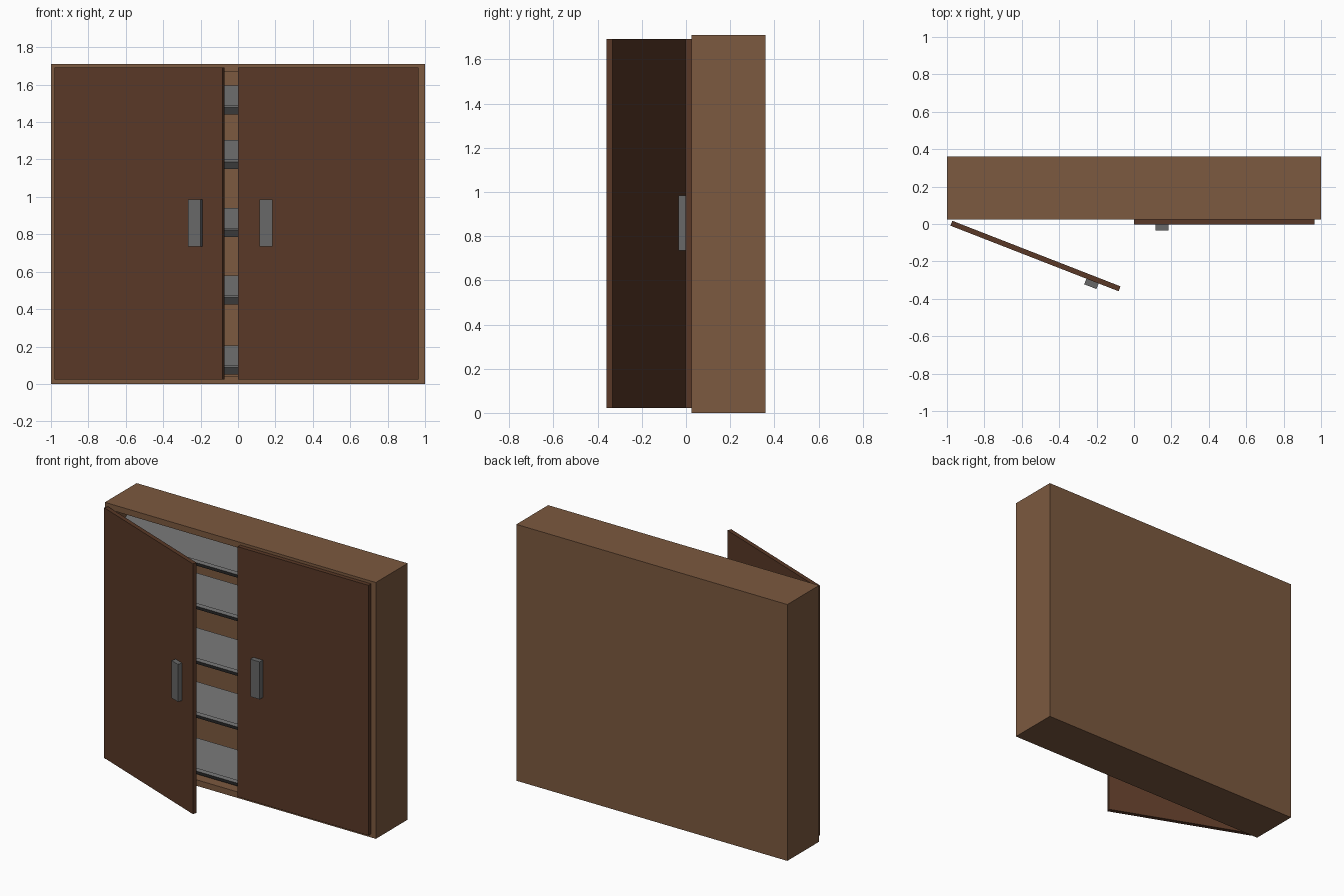
import bpy
from math import radians
from mathutils import Matrix, Vector

cube = bpy.data.objects.get("Cube")
if cube:
    bpy.data.objects.remove(cube, do_unlink=True)


def material(name, rgb):
    mat = bpy.data.materials.new(name)
    mat.use_nodes = True
    mat.diffuse_color = (*rgb, 1)
    mat.node_tree.nodes["Principled BSDF"].inputs["Base Color"].default_value = (*rgb, 1)
    return mat


wood = material("light brown wood", (0.2, 0.1, 0.05))
dark_wood = material("dark brown wood", (0.1, 0.04, 0.02))
metal = material("grey metal", (0.14, 0.14, 0.14))


def box(name, low, high, mat, frame=Matrix()):
    """Box between two corners, given in the coordinates of a frame."""
    corners = [(x, y, z) for x in (low[0], high[0])
               for y in (low[1], high[1]) for z in (low[2], high[2])]
    faces = [(0, 1, 3, 2), (4, 6, 7, 5), (0, 4, 5, 1),
             (2, 3, 7, 6), (0, 2, 6, 4), (1, 5, 7, 3)]
    mesh = bpy.data.meshes.new(name)
    mesh.from_pydata([frame @ Vector(c) for c in corners], [], faces)
    mesh.materials.append(mat)
    obj = bpy.data.objects.new(name, mesh)
    bpy.context.collection.objects.link(obj)
    return obj


# Cabinet: one shell, hollowed from the open front
WIDTH, FRONT, BACK, HEIGHT, WALL = 1.0, 0.025, 0.36, 1.71, 0.04
cabinet = box("cabinet", (-WIDTH, FRONT, 0), (WIDTH, BACK, HEIGHT), wood)
cutter = box("cabinet_cutter", (WALL - WIDTH, FRONT - 0.1, WALL),
             (WIDTH - WALL, BACK - WALL, HEIGHT - WALL), wood)
cutter.hide_render = True
cutter.hide_viewport = True
hollow = cabinet.modifiers.new("hollow", 'BOOLEAN')
hollow.object = cutter
hollow.solver = 'EXACT'

# Sloping racks, each with a raised lip along its front edge
half = WIDTH - WALL
for number, height in enumerate((0.05, 0.425, 0.785, 1.15, 1.44), 1):
    slope = Matrix.Translation((0, 0.075, height)) @ Matrix.Rotation(radians(40), 4, 'X')
    box(f"rack_{number}", (-half, 0, 0), (half, 0.217, 0.02), metal, slope)
    box(f"rack_lip_{number}", (-half, 0, 0.02), (half, 0.02, 0.048), metal, slope)


# Doors: x runs from the meeting edge (0) towards the hinge
def door(side, frame, direction):
    def part(name, x0, x1, y0, y1, z0, z1, mat):
        a, b = sorted((x0 * direction, x1 * direction))
        box(f"{side}_{name}", (a, y0, z0), (b, y1, z1), mat, frame)
    part("door", 0, 0.965, -0.028, 0, 0.023, 1.692, dark_wood)
    part("handle", 0.115, 0.185, -0.06, -0.028, 0.735, 0.985, metal)


door("left", Matrix.Translation((0, FRONT, 0)), 1)
swing = (Matrix.Translation((-0.971, 0.017, 0)) @ Matrix.Rotation(radians(-21.3), 4, 'Z')
         @ Matrix.Translation((0.965, 0, 0)))
door("right", swing, -1)
